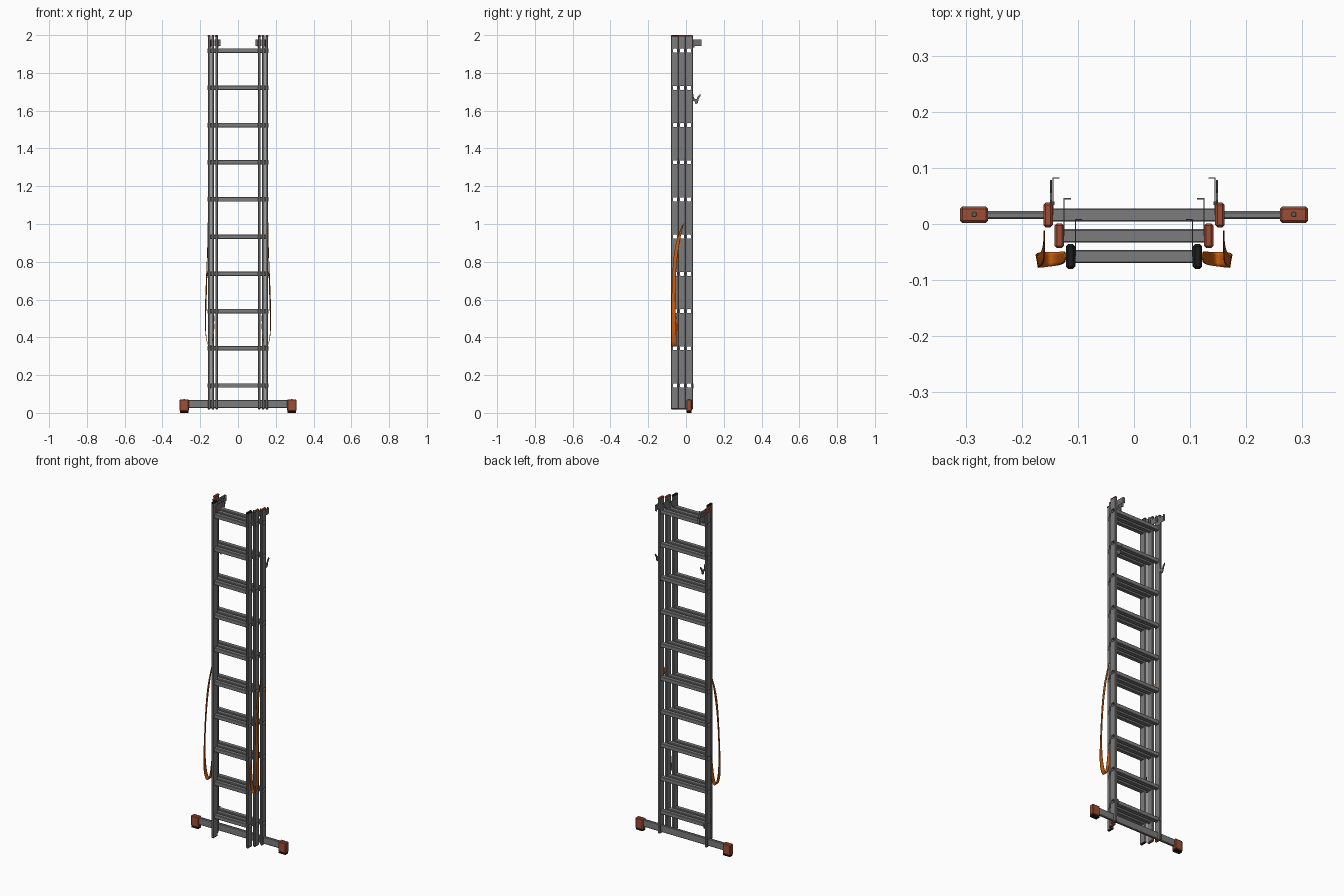
import bpy, bmesh
from mathutils import Vector

if "Cube" in bpy.data.objects:
    bpy.data.objects.remove(bpy.data.objects["Cube"])


def mat(name, r, g, b):
    m = bpy.data.materials.new(name)
    m.diffuse_color = (r, g, b, 1)
    m.use_nodes = True
    m.node_tree.nodes["Principled BSDF"].inputs["Base Color"].default_value = m.diffuse_color
    return m


GREY = mat("aluminium", 0.2, 0.2, 0.2)
STEEL = mat("bracket steel", 0.16, 0.16, 0.16)
RED = mat("red plastic", 0.34, 0.075, 0.035)
BLACK = mat("black rubber", 0.012, 0.012, 0.012)
ORANGE = mat("orange strap", 0.58, 0.11, 0.005)

RUNG_Z = [0.145 + 0.197 * i for i in range(10)]
R = 0.0118                      # half size of a rung
BOTTOM, TOP = 0.018, 2.0


def finish(bm, name, material):
    bmesh.ops.recalc_face_normals(bm, faces=bm.faces)
    me = bpy.data.meshes.new(name)
    bm.to_mesh(me)
    bm.free()
    me.materials.append(material)
    ob = bpy.data.objects.new(name, me)
    bpy.context.collection.objects.link(ob)
    return ob


def add_box(bm, x0, x1, y0, y1, z0, z1):
    vs = [bm.verts.new((x, y, z)) for x in (x0, x1) for y in (y0, y1) for z in (z0, z1)]
    for f in ((0, 1, 3, 2), (4, 6, 7, 5), (0, 4, 5, 1), (2, 3, 7, 6), (0, 2, 6, 4), (1, 5, 7, 3)):
        bm.faces.new([vs[i] for i in f])


def boxes(name, material, items, bevel=0):
    bm = bmesh.new()
    for b in items:
        add_box(bm, *b)
    ob = finish(bm, name, material)
    if bevel:
        m = ob.modifiers.new("bevel", 'BEVEL')
        m.width, m.segments = bevel, 1
    return ob


def stile(name, cx, cy, hx, hy):
    """Chamfered hollow rail with a square hole at each rung."""
    c = 0.003
    prof = [(hx, -hy + c), (hx, -R), (hx, R), (hx, hy - c), (hx - c, hy), (-hx + c, hy),
            (-hx, hy - c), (-hx, R), (-hx, -R), (-hx, -hy + c), (-hx + c, -hy), (hx - c, -hy)]
    zs = [BOTTOM + 0.006] + [z + s for z in RUNG_Z for s in (-R, R)] + [TOP - 0.008]
    bm = bmesh.new()
    rows = [[bm.verts.new((cx + x, cy + y, z)) for x, y in prof] for z in zs]
    n = len(prof)
    for k in range(len(rows) - 1):
        for i in range(n):
            if k % 2 == 1 and i in (1, 7):
                continue
            j = (i + 1) % n
            bm.faces.new((rows[k][i], rows[k][j], rows[k + 1][j], rows[k + 1][i]))
    bm.faces.new(rows[0])
    bm.faces.new(rows[-1])
    return finish(bm, name, GREY)


def rungs(name, half, cy):
    """Open square tubes running through both rails."""
    bm = bmesh.new()
    c = 0.002
    for z in RUNG_Z:
        loops = []
        for r in (R, R - 0.0015):
            prof = [(r, c - r), (r, r - c), (r - c, r), (c - r, r),
                    (-r, r - c), (-r, c - r), (c - r, -r), (r - c, -r)]
            for x in (-half, half):
                loops.append([bm.verts.new((x, cy + a, z + b)) for a, b in prof])
        for a, b in ((0, 1), (1, 3), (3, 2), (2, 0)):
            for i in range(8):
                j = (i + 1) % 8
                bm.faces.new((loops[a][i], loops[a][j], loops[b][j], loops[b][i]))
    return finish(bm, name, GREY)


# Three nested ladder sections: name, rail x, y, cap colour
sections = [("back", 0.153, 0.016, RED), ("middle", 0.133, -0.021, RED),
            ("front", 0.113, -0.058, BLACK)]
for name, x, y, cap in sections:
    rungs(name + "_rungs", x + 0.0072, y)
    for s, side in ((-1, "left"), (1, "right")):
        stile(f"{name}_stile_{side}", s * x, y, 0.007, 0.0205)
        # End caps
        cx = s * x
        boxes(f"{name}_caps_{side}", cap,
              [(cx - 0.0083, cx + 0.0083, y - 0.022, y + 0.022, TOP - 0.011, TOP),
               (cx - 0.0075, cx + 0.0075, y - 0.021, y + 0.021, BOTTOM, BOTTOM + 0.008)], 0.004)
        # Guide bracket at the top: plate on the inner face with an inward lip
        xi = x - 0.0075
        a, b = sorted((s * xi, s * (xi - 0.002)))
        l0, l1 = sorted((s * xi, s * (xi - 0.013)))
        y0, y1 = y - 0.012, y + 0.067
        boxes(f"{name}_guide_{side}", STEEL,
              [(a, b, y + 0.012, y1, 1.943, 1.977), (a, b, y0 + 0.012, y + 0.03, 1.935, 1.977),
               (l0, l1, y1 - 0.002, y1, 1.943, 1.977)])

# Catch hooks on the back rails
for s, side in ((-1, "left"), (1, "right")):
    outline = [(0.03, 1.69), (0.038, 1.69), (0.042, 1.665), (0.056, 1.66), (0.062, 1.675),
               (0.076, 1.688), (0.078, 1.68), (0.068, 1.665), (0.062, 1.64), (0.05, 1.634),
               (0.045, 1.65), (0.03, 1.652)]
    bm = bmesh.new()
    f = bm.faces.new([bm.verts.new((s * 0.146, y, z)) for y, z in outline])
    g = bmesh.ops.extrude_face_region(bm, geom=[f])
    bmesh.ops.translate(bm, vec=(s * 0.004, 0, 0),
                        verts=[v for v in g["geom"] if isinstance(v, bmesh.types.BMVert)])
    finish(bm, f"catch_hook_{side}", STEEL)
    # Small stop plate near the lowest rung
    a, b = sorted((s * 0.142, s * 0.15))
    boxes(f"stop_plate_{side}", STEEL, [(a, b, 0.034, 0.04, 0.13, 0.155)])

# Stabiliser bar with end feet
boxes("stabiliser_bar", GREY, [(-0.265, 0.265, 0.009, 0.023, 0.025, 0.068)], 0.003)
for s, side in ((-1, "left"), (1, "right")):
    a, b = sorted((s * 0.26, s * 0.31))
    boxes(f"foot_{side}", RED, [(a, b, 0.002, 0.031, 0.009, 0.071)], 0.004)
    boxes(f"foot_sole_{side}", BLACK, [(a + 0.002, b - 0.002, 0.003, 0.03, 0.0, 0.01)], 0.002)
    boxes(f"foot_screw_{side}", STEEL,
          [(s * 0.285 - 0.004, s * 0.285 + 0.004, 0.013, 0.021, 0.07, 0.0725)], 0.001)

# Hanging straps: centre point followed by half-width direction
path = [((0.160, -0.012, 1.01), (0, 0.004, 0.008)), ((0.160, -0.035, 0.94), (0, 0.009, 0.006)),
        ((0.161, -0.053, 0.86), (0.001, 0.010, 0)), ((0.165, -0.064, 0.74), (0.002, 0.009, 0)),
        ((0.170, -0.067, 0.60), (0.003, 0.009, 0)), ((0.174, -0.066, 0.46), (0.002, 0.012, 0)),
        ((0.168, -0.064, 0.38), (0, 0.014, 0)), ((0.152, -0.063, 0.345), (0, 0.013, 0)),
        ((0.136, -0.062, 0.36), (0, 0.012, 0)), ((0.127, -0.060, 0.43), (0, 0.011, 0)),
        ((0.122, -0.058, 0.52), (0, 0.010, 0))]
for s, side in ((-1, "left"), (1, "right")):
    bm = bmesh.new()
    rows = []
    for p, w in path:
        p, w = Vector(p), Vector(w)
        rows.append([bm.verts.new((s * q.x, q.y, q.z)) for q in (p - w, p + w)])
    for r0, r1 in zip(rows, rows[1:]):
        bm.faces.new((r0[0], r0[1], r1[1], r1[0]))
    for f in bm.faces:
        f.smooth = True
    ob = finish(bm, f"strap_{side}", ORANGE)
    ob.modifiers.new("smooth", 'SUBSURF').levels = 2
    sol = ob.modifiers.new("thickness", 'SOLIDIFY')
    sol.thickness, sol.offset = 0.002, 0
